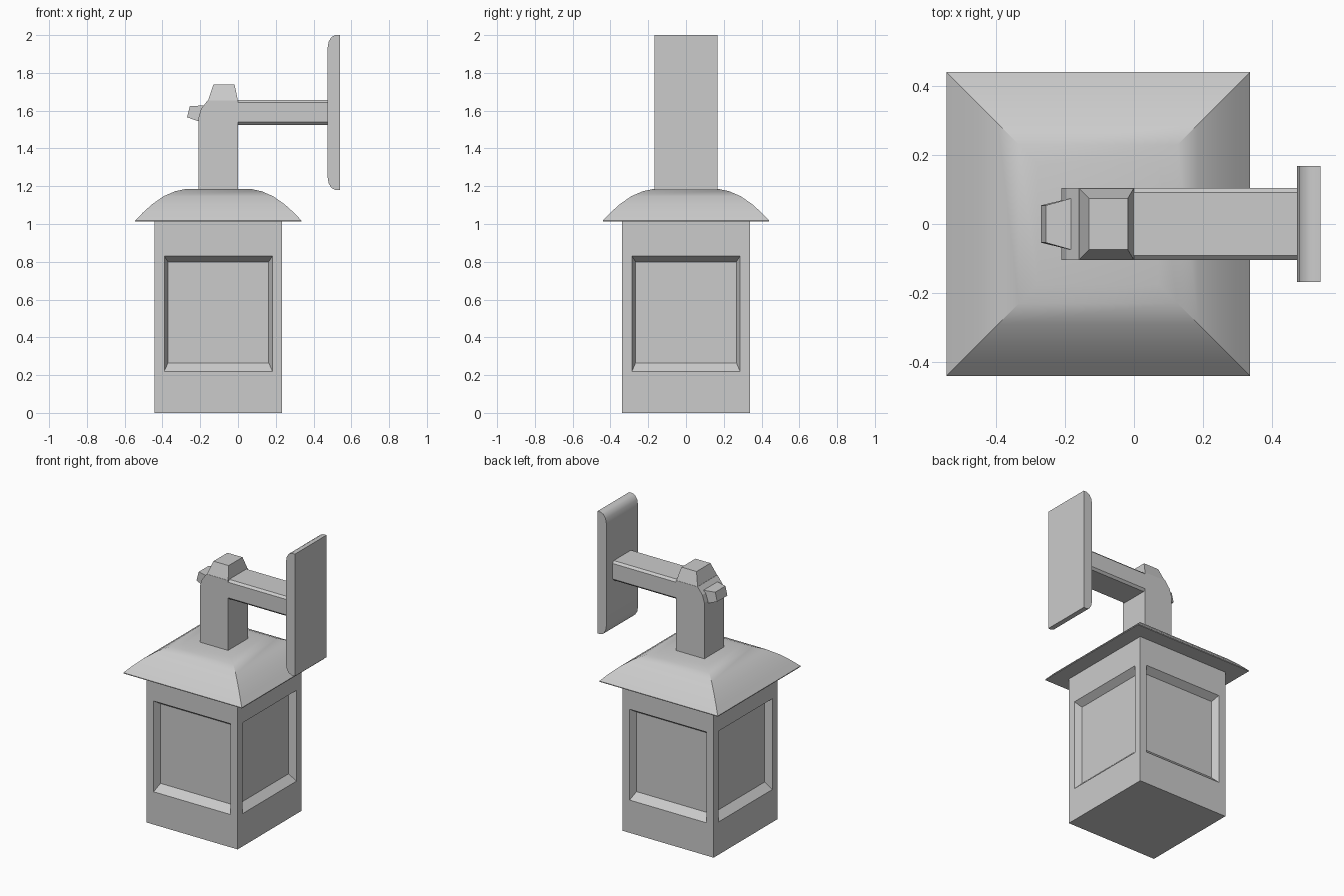
import bpy, bmesh, math

if "Cube" in bpy.data.objects:
    bpy.data.objects.remove(bpy.data.objects["Cube"])

CX = -0.104  # lantern axis


def loft(name, rings, smooth=None):
    """Skin a list of equal-sized point rings and cap both ends."""
    bm = bmesh.new()
    vs = [[bm.verts.new(p) for p in r] for r in rings]
    n = len(rings[0])
    for a, b in zip(vs, vs[1:]):
        for i in range(n):
            j = (i + 1) % n
            bm.faces.new((a[i], a[j], b[j], b[i]))
    bm.faces.new(vs[0])
    bm.faces.new(vs[-1])
    return finish(name, bm, smooth)


def finish(name, bm, smooth=None):
    bmesh.ops.recalc_face_normals(bm, faces=bm.faces[:])
    me = bpy.data.meshes.new(name)
    bm.to_mesh(me)
    bm.free()
    ob = bpy.data.objects.new(name, me)
    bpy.context.collection.objects.link(ob)
    if smooth:
        bpy.ops.object.select_all(action='DESELECT')
        ob.select_set(True)
        bpy.context.view_layer.objects.active = ob
        bpy.ops.object.shade_smooth_by_angle(angle=math.radians(smooth))
    return ob


def rect(x0, x1, y, z):
    return [(x0, -y, z), (x1, -y, z), (x1, y, z), (x0, y, z)]


def prism(name, profile, y, smooth=None):
    """Extrude an xz profile symmetrically along y."""
    return loft(name, [[(x, s * y, z) for x, z in profile] for s in (-1, 1)], smooth)


# Lantern body with four recessed panels
H = 0.338
bm = bmesh.new()
bmesh.ops.create_cube(bm, size=1)
for v in bm.verts:
    v.co = (CX + v.co.x * 2 * H, v.co.y * 2 * H, 0.51 + v.co.z * 1.02)
bm.normal_update()
sides = [f for f in bm.faces if abs(f.normal.z) < 0.5]
for f in sides:
    bmesh.ops.inset_individual(bm, faces=[f], thickness=0.073)
    for v in f.verts:
        v.co.z = 0.22 if v.co.z < 0.5 else 0.83
for f in sides:
    bmesh.ops.inset_individual(bm, faces=[f], thickness=0.028, depth=-0.045)
    for v in f.verts:
        v.co.z = 0.265 if v.co.z < 0.5 else 0.80
finish("lantern_body", bm)

# Curved hip roof
roof = [(0.44, 1.013), (0.44, 1.018), (0.40, 1.06), (0.35, 1.105), (0.29, 1.147),
        (0.23, 1.173), (0.175, 1.185)]
loft("roof", [rect(CX - w, CX + w, w, z) for w, z in roof], 30)

# Upright post with a chamfered outer shoulder
prism("post", [(-0.21, 1.17), (0, 1.17), (0, 1.655), (-0.16, 1.655), (-0.195, 1.61),
               (-0.21, 1.56)], 0.105)

# Tapered caps on the top and outer end of the post
loft("top_cap", [rect(-0.16, 0.0, 0.105, 1.65), rect(-0.13, -0.018, 0.074, 1.738)])
loft("end_cap", [[(xb, -y, zb), (xb, y, zb), (xt, y, zt), (xt, -y, zt)]
                 for xb, zb, xt, zt, y in ((-0.17, 1.53, -0.17, 1.627, 0.078),
                                           (-0.27, 1.565, -0.255, 1.625, 0.054))])

# Horizontal arm with chamfered long edges
c, y, z0, z1 = 0.014, 0.105, 1.525, 1.657
section = [(-y + c, z0), (y - c, z0), (y, z0 + c), (y, z1 - c),
           (y - c, z1), (-y + c, z1), (-y, z1 - c), (-y, z0 + c)]
loft("arm", [[(x, a, b) for a, b in section] for x in (-0.02, 0.49)])

# Wall plate with rounded inner ends
upper = [(0.54, 2.0), (0.515, 2.0), (0.495, 1.99), (0.48, 1.965), (0.473, 1.925)]
lower = [(x, 3.18 - z) for x, z in reversed(upper)]
prism("wall_plate", upper + lower, 0.168, 35)
